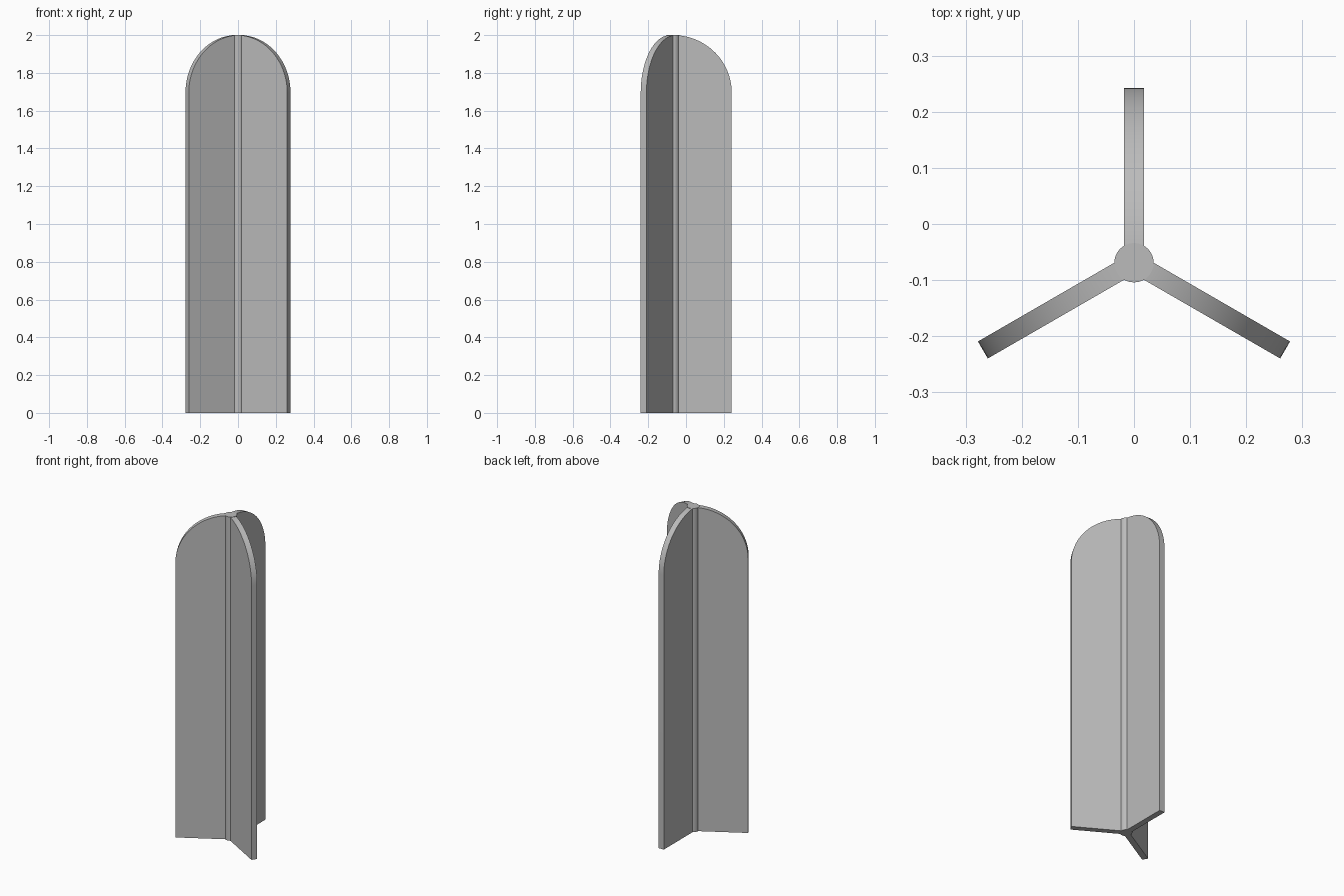
import bpy
import bmesh
import math
from mathutils import Matrix

cube = bpy.data.objects.get("Cube")
if cube:
    bpy.data.objects.remove(cube, do_unlink=True)

HEIGHT = 2.0
AXIS_Y = -0.069        # the hub sits forward of the centre of the bounds
FIN_LENGTH = 0.311
FIN_THICKNESS = 0.035
HUB_RADIUS = 0.035
DOME_HEIGHT = 0.305
ARC_STEPS = 32

grey = bpy.data.materials.new("plain grey")
grey.use_nodes = True
colour = (0.5, 0.5, 0.5, 1.0)
grey.diffuse_color = colour
grey.node_tree.nodes["Principled BSDF"].inputs["Base Color"].default_value = colour


def finish(name, bm):
    """Turn a bmesh into a smooth-shaded object with sharp edges kept."""
    bmesh.ops.recalc_face_normals(bm, faces=bm.faces)
    mesh = bpy.data.meshes.new(name)
    bm.to_mesh(mesh)
    bm.free()
    mesh.materials.append(grey)
    obj = bpy.data.objects.new(name, mesh)
    bpy.context.collection.objects.link(obj)
    obj.location.y = AXIS_Y
    bpy.ops.object.select_all(action="DESELECT")
    obj.select_set(True)
    bpy.context.view_layer.objects.active = obj
    bpy.ops.object.shade_smooth_by_angle(angle=math.radians(30))


def make_fin(name, angle):
    """Upright plate whose outer top corner is a quarter ellipse."""
    inner = HUB_RADIUS / 2
    start = math.acos(inner / FIN_LENGTH)
    profile = [(inner, 0), (FIN_LENGTH, 0)]
    for i in range(ARC_STEPS + 1):
        t = start * i / ARC_STEPS
        profile.append((FIN_LENGTH * math.cos(t),
                        HEIGHT - DOME_HEIGHT + DOME_HEIGHT * math.sin(t)))
    bm = bmesh.new()
    face = bm.faces.new([bm.verts.new((r, -FIN_THICKNESS / 2, z)) for r, z in profile])
    out = bmesh.ops.extrude_face_region(bm, geom=[face])
    moved = [v for v in out["geom"] if isinstance(v, bmesh.types.BMVert)]
    bmesh.ops.translate(bm, verts=moved, vec=(0, FIN_THICKNESS, 0))
    bmesh.ops.rotate(bm, verts=bm.verts, matrix=Matrix.Rotation(angle, 3, "Z"))
    finish(name, bm)


# Three fins spaced evenly around the hub
for name, degrees in (("back_fin", 90), ("right_fin", 210), ("left_fin", 330)):
    make_fin(name, math.radians(degrees))

# Round hub joining the fins
hub = bmesh.new()
bmesh.ops.create_cone(hub, cap_ends=True, segments=48, radius1=HUB_RADIUS,
                      radius2=HUB_RADIUS, depth=HEIGHT,
                      matrix=Matrix.Translation((0, 0, HEIGHT / 2)))
finish("centre_hub", hub)
